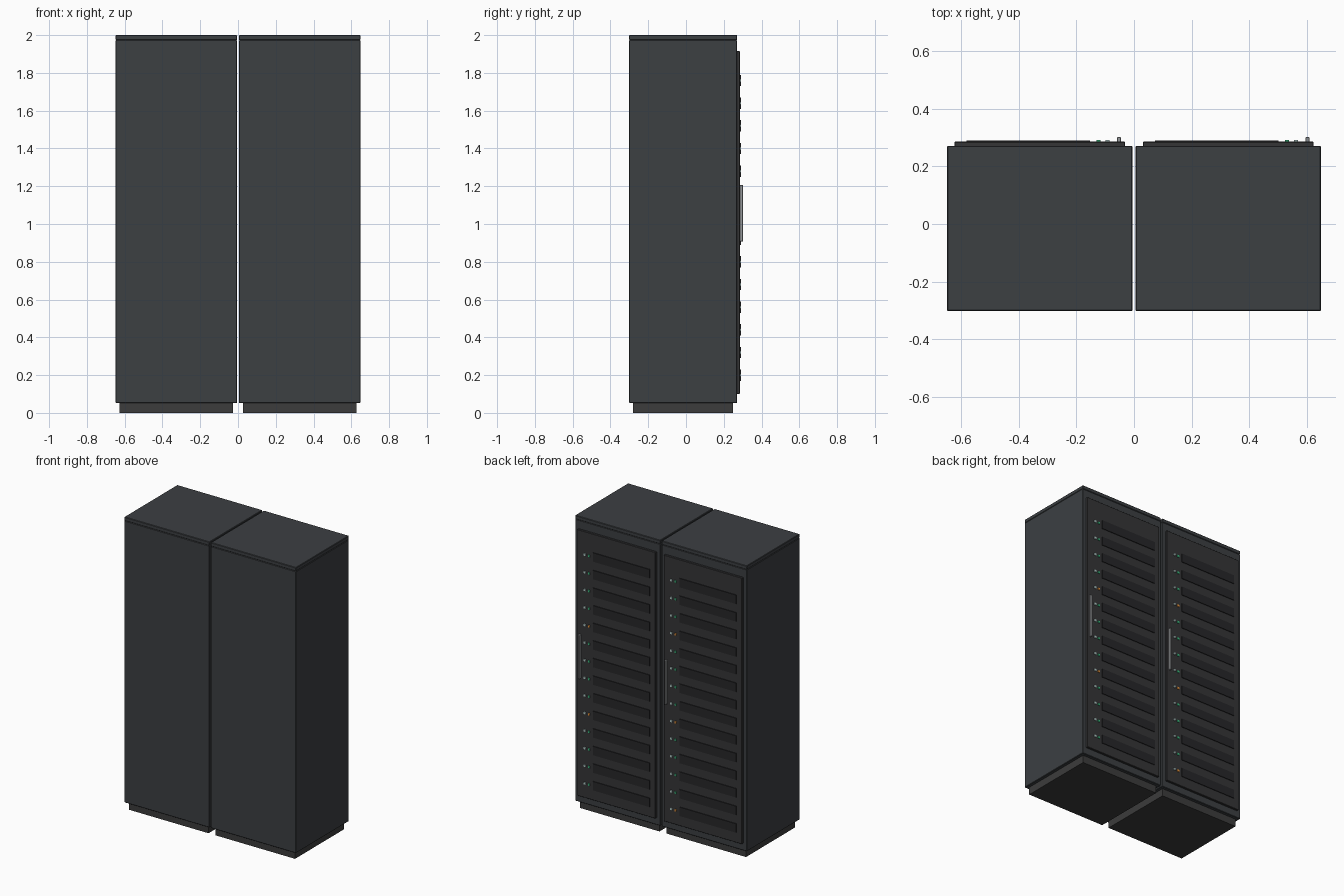
import bpy

if "Cube" in bpy.data.objects:
    bpy.data.objects.remove(bpy.data.objects["Cube"])

def material(name, rgb):
    m = bpy.data.materials.new(name)
    m.diffuse_color = (*rgb, 1)
    m.use_nodes = True
    m.node_tree.nodes["Principled BSDF"].inputs["Base Color"].default_value = m.diffuse_color
    return m

CASE = material("case_dark", (0.045, 0.05, 0.055))
PLINTH = material("plinth_dark", (0.045, 0.045, 0.045))
DOOR = material("door_dark", (0.035, 0.035, 0.037))
UNIT = material("unit_black", (0.02, 0.02, 0.022))
METAL = material("handle_grey", (0.3, 0.31, 0.32))
GREEN = material("lamp_green", (0.05, 0.5, 0.22))
ORANGE = material("lamp_orange", (0.8, 0.3, 0.05))
PALE = material("lamp_pale", (0.45, 0.6, 0.58))

def box(name, x, y, z, mat, bevel=0.0):
    """Box spanning the (min, max) pairs x, y, z."""
    bpy.ops.mesh.primitive_cube_add(size=1, location=[sum(r) / 2 for r in (x, y, z)])
    o = bpy.context.object
    o.name = name
    o.scale = [r[1] - r[0] for r in (x, y, z)]
    bpy.ops.object.transform_apply(location=False, rotation=False, scale=True)
    o.data.materials.append(mat)
    if bevel:
        b = o.modifiers.new("edge", 'BEVEL')
        b.width = bevel
        b.segments = 1
    return o

def cabinet(side, cx, orange_row):
    def span(a, b):
        return (cx + a, cx + b)
    # Carcass: plinth, body and lid
    box(side + "_plinth", span(-0.30, 0.30), (-0.28, 0.248), (0, 0.052), PLINTH)
    box(side + "_body", span(-0.3215, 0.3215), (-0.301, 0.27), (0.052, 1.974), CASE, 0.003)
    box(side + "_lid", span(-0.3215, 0.3215), (-0.301, 0.271), (1.974, 2.0), CASE, 0.003)
    # Door and its bar handle
    box(side + "_door", span(-0.295, 0.295), (0.268, 0.285), (0.10, 1.916), DOOR, 0.002)
    box(side + "_handle", span(0.267, 0.281), (0.284, 0.301), (0.907, 1.207), METAL, 0.002)
    # Rows of rack units with two status lamps each
    for i in range(14):
        z = 0.20 + 0.12 * i
        box(f"{side}_unit_{i}", span(-0.254, 0.174), (0.28, 0.29), (z - 0.03, z + 0.03), UNIT)
        status = ORANGE if i % 5 == orange_row else GREEN
        for name, dx, mat in (("status", 0.204, status), ("power", 0.235, PALE)):
            box(f"{side}_{name}_lamp_{i}", span(dx - 0.007, dx + 0.007),
                (0.28, 0.291), (z - 0.007, z + 0.007), mat)

cabinet("left", -0.3265, 0)
cabinet("right", 0.3265, 4)
